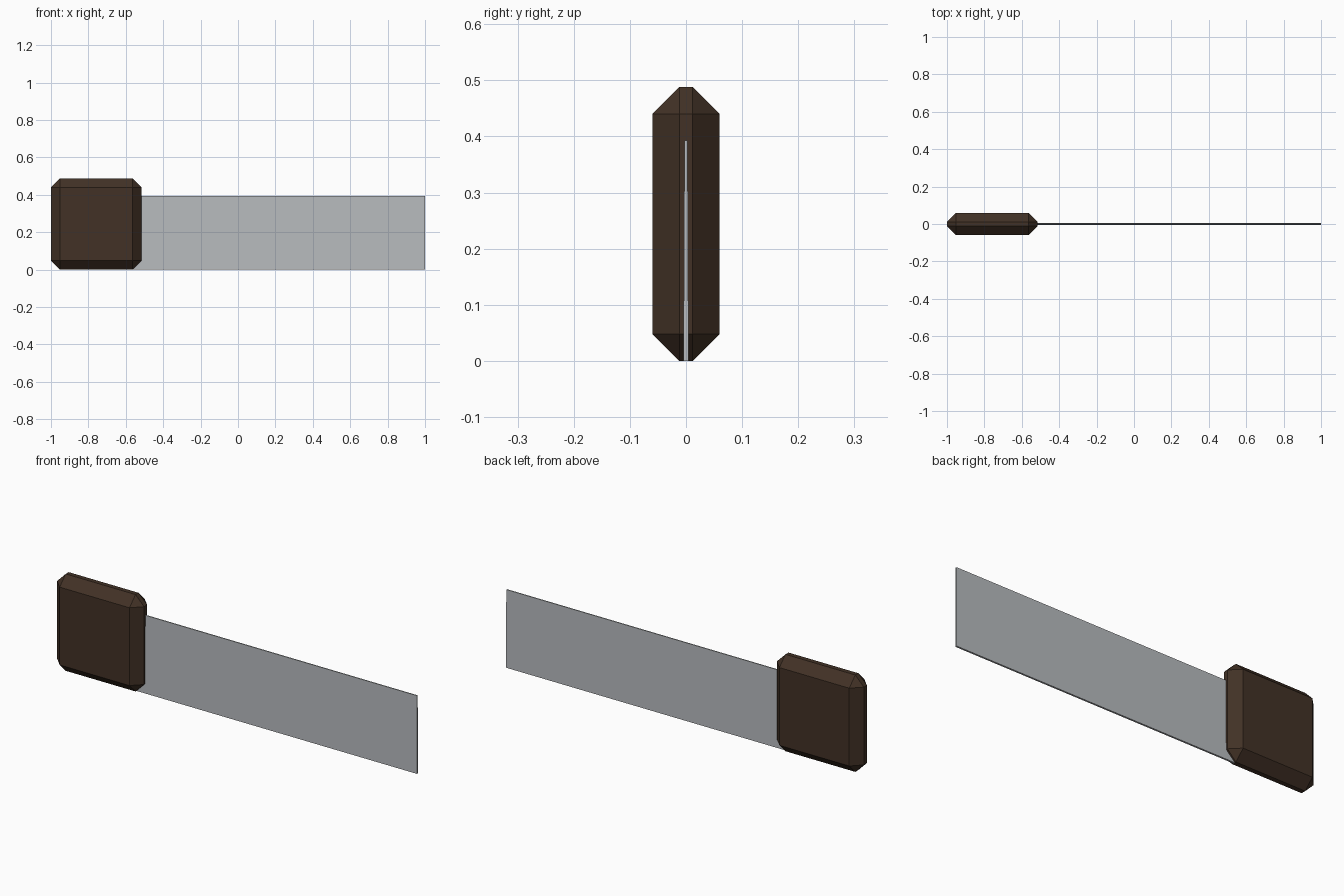
import bpy
import bmesh

if "Cube" in bpy.data.objects:
    bpy.data.objects.remove(bpy.data.objects["Cube"], do_unlink=True)


def make_material(name, rgb):
    mat = bpy.data.materials.new(name)
    mat.use_nodes = True
    mat.diffuse_color = (*rgb, 1)
    mat.node_tree.nodes["Principled BSDF"].inputs["Base Color"].default_value = (*rgb, 1)
    return mat


def make_box(name, low, high, mat, edit=None):
    """Box between two corners, with an optional edit of its bmesh."""
    bm = bmesh.new()
    bmesh.ops.create_cube(bm, size=1)
    for v in bm.verts:
        v.co = [a + (b - a) * (c + 0.5) for a, b, c in zip(low, high, v.co)]
    if edit:
        edit(bm)
    mesh = bpy.data.meshes.new(name)
    bm.to_mesh(mesh)
    bm.free()
    mesh.materials.append(mat)
    obj = bpy.data.objects.new(name, mesh)
    bpy.context.collection.objects.link(obj)
    return obj


def chamfer(bm):
    bmesh.ops.bevel(bm, geom=bm.edges[:], offset=0.048, segments=1,
                    affect='EDGES', profile=0.5)


def thin_top(bm):
    for v in bm.verts:
        if v.co.z > 0.2:
            v.co.y *= 0.6


brown = make_material("dark brown wood", (0.054, 0.031, 0.019))
steel = make_material("grey steel", (0.48, 0.50, 0.52))

# Chamfered grip block
make_box("handle", (-1, -0.06, 0), (-0.515, 0.06, 0.488), brown, chamfer)

# Thin plate, slightly tapered towards its top edge
make_box("blade", (-0.6, -0.0045, 0), (1, 0.0045, 0.393), steel, thin_top)
